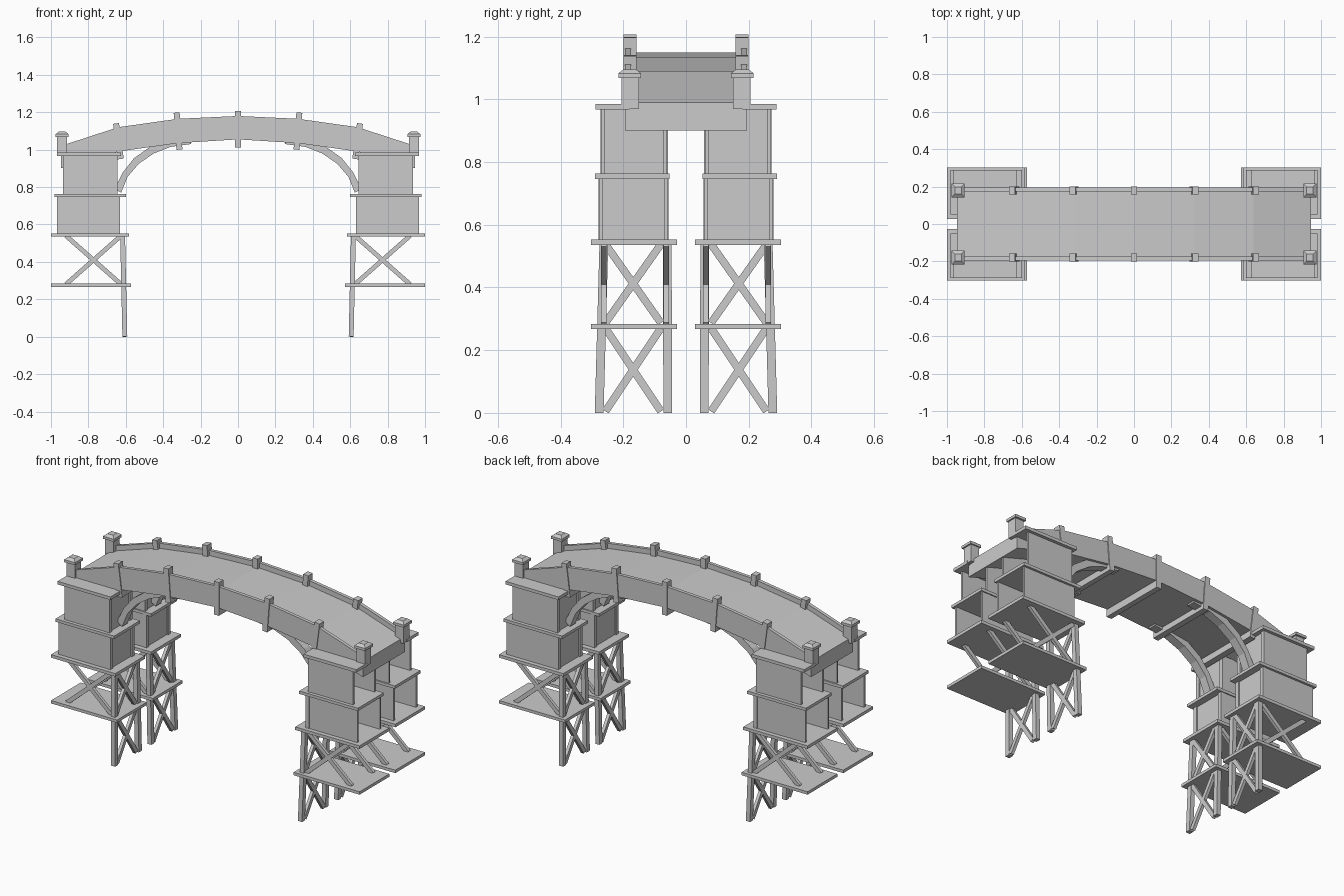
import bpy, bmesh, math
from mathutils import Vector

if "Cube" in bpy.data.objects:
    bpy.data.objects.remove(bpy.data.objects["Cube"])

stone = bpy.data.materials.new("light_grey")
stone.diffuse_color = (0.6, 0.6, 0.6, 1)
stone.use_nodes = True
stone.node_tree.nodes["Principled BSDF"].inputs["Base Color"].default_value = stone.diffuse_color


def finish(name, bm):
    bmesh.ops.recalc_face_normals(bm, faces=bm.faces)
    mesh = bpy.data.meshes.new(name)
    bm.to_mesh(mesh)
    bm.free()
    mesh.materials.append(stone)
    ob = bpy.data.objects.new(name, mesh)
    bpy.context.collection.objects.link(ob)
    return ob


def loft(name, low, high):
    """Solid between two matching loops of points."""
    bm = bmesh.new()
    a = [bm.verts.new(p) for p in low]
    b = [bm.verts.new(p) for p in high]
    n = len(a)
    bm.faces.new(a)
    bm.faces.new(b)
    for i in range(n):
        bm.faces.new((a[i], a[(i + 1) % n], b[(i + 1) % n], b[i]))
    return finish(name, bm)


def rect(x0, x1, y0, y1, z):
    return [(x0, y0, z), (x1, y0, z), (x1, y1, z), (x0, y1, z)]


def box(name, x0, x1, y0, y1, z0, z1, s=(1, 1)):
    def flip(r):
        return [(p[0] * s[0], p[1] * s[1], p[2]) for p in r]
    return loft(name, flip(rect(x0, x1, y0, y1, z0)), flip(rect(x0, x1, y0, y1, z1)))


def bar(name, p, q, side, w, d, s=(1, 1)):
    """Straight beam from p to q, d thick along side and w the other way."""
    p, q, side = Vector(p), Vector(q), Vector(side)
    other = (q - p).cross(side).normalized() * w / 2
    side = side * d / 2
    ends = []
    for c in (p, q):
        ring = [c + other + side, c - other + side, c - other - side, c + other - side]
        ends.append([(v.x * s[0], v.y * s[1], v.z) for v in ring])
    return loft(name, *ends)


def band(name, xs, tops, bottoms, y0, y1):
    """Segmented strip along x; tops and bottoms are (x, z) lists or heights."""
    bm = bmesh.new()
    rings = []
    for t, b in zip(tops, bottoms):
        t = t if isinstance(t, tuple) else (xs[len(rings)], t)
        b = b if isinstance(b, tuple) else (xs[len(rings)], b)
        rings.append([bm.verts.new(v) for v in ((t[0], y0, t[1]), (t[0], y1, t[1]),
                                                (b[0], y1, b[1]), (b[0], y0, b[1]))])
    bm.faces.new(rings[0])
    bm.faces.new(rings[-1])
    for r, q in zip(rings, rings[1:]):
        for i in range(4):
            j = (i + 1) % 4
            bm.faces.new((r[i], r[j], q[j], q[i]))
    return finish(name, bm)


# Arched deck and its parapets
xs = [-0.947, -0.64, -0.32, 0, 0.32, 0.64, 0.947]
deck_top = [0.99, 1.09, 1.135, 1.15, 1.135, 1.09, 0.99]
deck_low = [0.90, 0.99, 1.035, 1.055, 1.035, 0.99, 0.90]
band("deck", xs, deck_top, deck_low, -0.18, 0.18)
for y in (-0.185, 0.185):
    band("parapet", xs, [z + 0.03 for z in deck_top], deck_low, y - 0.01, y + 0.01)

# Parapet posts joined by cross beams under the deck
for lo, hi in (((-0.627, 0.95), (-0.652, 1.14)), ((-0.313, 1.0), (-0.328, 1.198)),
               ((0, 1.012), (0, 1.207)), ((0.313, 1.0), (0.328, 1.198)),
               ((0.627, 0.95), (0.652, 1.14))):
    d = (Vector(hi) - Vector(lo)).normalized()
    for y in (-0.179, 0.179):
        bar("parapet_post", (lo[0], y, lo[1]), (hi[0], y, hi[1]), (0, 1, 0), 0.032, 0.042)
    m = Vector(lo) + d * 0.025
    bar("cross_beam", (m.x, -0.2, m.y), (m.x, 0.2, m.y), (d.x, 0, d.y), 0.032, 0.05)

arch_out = [(0.25, 1.06), (0.37, 1.05), (0.47, 1.015), (0.555, 0.955), (0.615, 0.88), (0.66, 0.79)]
arch_in = [(0.25, 1.03), (0.36, 1.015), (0.45, 0.98), (0.53, 0.925), (0.59, 0.855), (0.625, 0.77)]

for sx in (-1, 1):
    for sy in (-1, 1):
        s = (sx, sy)
        # Curved rib from tower to deck
        band("arch_rib", [], [(x * sx, z) for x, z in arch_out],
             [(x * sx, z) for x, z in arch_in], 0.13 * sy, 0.18 * sy)

        # End post with stepped cap
        box("end_post", 0.913, 0.967, 0.15, 0.205, 0.97, 1.07, s)
        box("end_post_cap", 0.905, 0.975, 0.143, 0.216, 1.068, 1.083, s)
        top = [(x * sx, y * sy, z) for x, y, z in rect(0.922, 0.958, 0.16, 0.199, 1.096)]
        base = [(x * sx, y * sy, z) for x, y, z in rect(0.905, 0.975, 0.143, 0.216, 1.083)]
        loft("end_post_tip", base, top)

        # Platforms
        box("low_platform", 0.572, 1.0, 0.028, 0.303, 0.267, 0.284, s)
        box("main_platform", 0.583, 1.0, 0.028, 0.303, 0.535, 0.553, s)
        box("middle_platform", 0.60, 0.98, 0.052, 0.29, 0.746, 0.763, s)
        box("top_platform", 0.625, 0.968, 0.18, 0.288, 0.967, 0.985, s)

        # Tower rooms: two side walls and an inner wall, open at the outer end
        for x0, x1, y0, y1, z0, z1 in ((0.636, 0.968, 0.058, 0.277, 0.553, 0.746),
                                       (0.647, 0.935, 0.06, 0.27, 0.763, 0.967)):
            box("room_wall", x0, x1, y0, y0 + 0.012, z0, z1, s)
            box("room_wall", x0, x1, y1 - 0.012, y1, z0, z1, s)
            box("room_inner_wall", x0 + 0.004, x0 + 0.016, y0, y1, z0, z1, s)
            for y in (y0 + 0.01, y1 - 0.01):
                box("room_corner", x0 - 0.004, x0 + 0.02, y - 0.012, y + 0.012, z0, z1, s)

        # Leaning legs
        for ylo, yhi in ((0.277, 0.262), (0.058, 0.06)):
            bar("leg", (0.605, ylo, 0), (0.617, yhi, 0.54), (0, 1, 0), 0.026, 0.028, s)

        # Cross braces between the legs
        for z0, z1, x in ((0.0, 0.27, 0.608), (0.282, 0.538, 0.614)):
            bar("leg_brace", (x, 0.08, z0 + 0.005), (x, 0.257, z1), (1, 0, 0), 0.024, 0.018, s)
            bar("leg_brace", (x, 0.257, z0 + 0.005), (x, 0.08, z1), (1, 0, 0), 0.024, 0.018, s)

        # Cross braces carrying the main platform
        for y in (0.063, 0.262):
            bar("side_brace", (0.625, y, 0.28), (0.92, y, 0.54), (0, 1, 0), 0.024, 0.018, s)
            bar("side_brace", (0.92, y, 0.28), (0.625, y, 0.54), (0, 1, 0), 0.024, 0.018, s)
